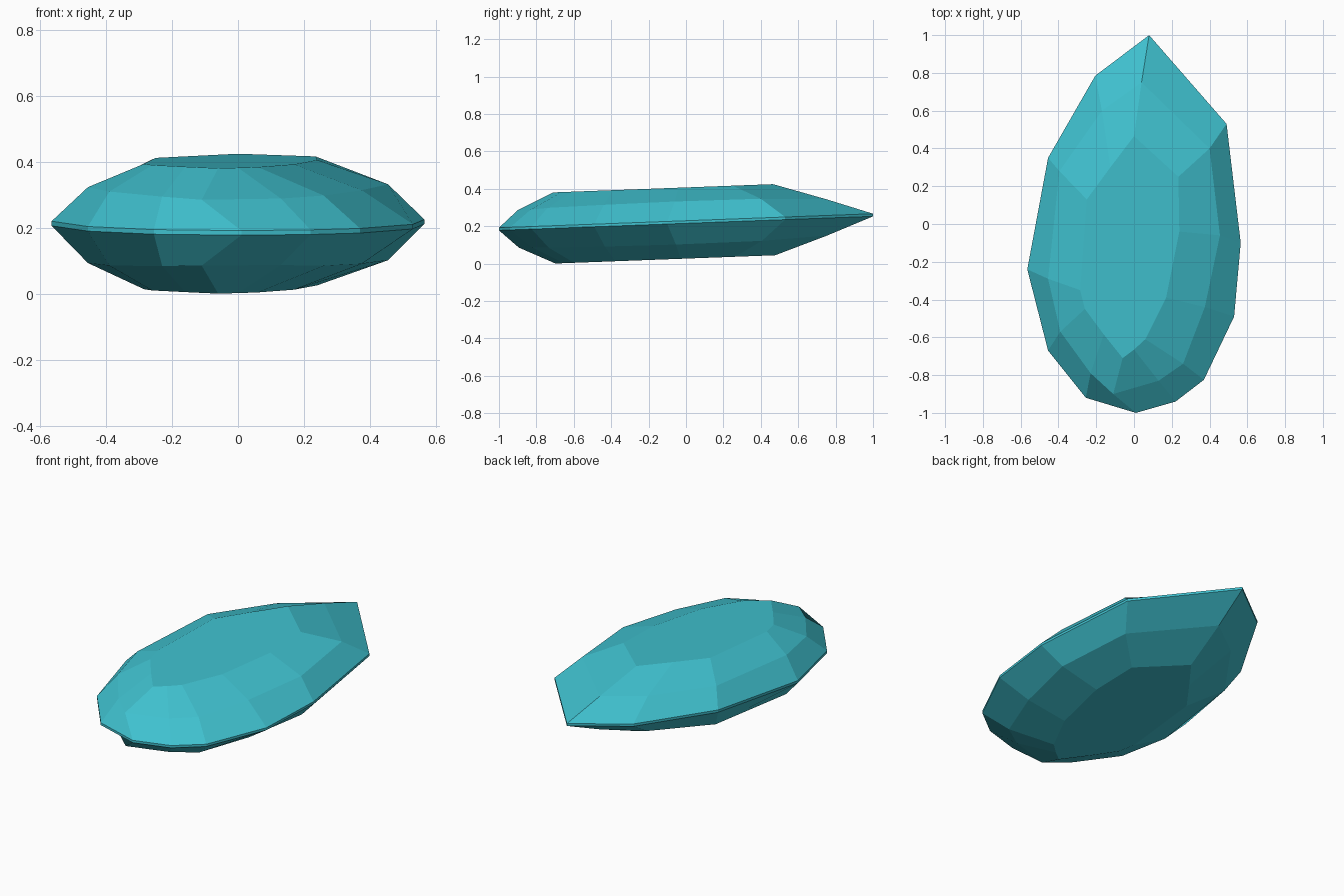
import bpy, bmesh

if "Cube" in bpy.data.objects:
    bpy.data.objects.remove(bpy.data.objects["Cube"])

# Faceted pear-cut gem: each row is one spoke (girdle xy, mid ring xy, table xy)
SPOKES = [
    ((0.08, 1.00), (0.04, 0.75), (0.00, 0.465)),
    ((-0.205, 0.785), (-0.17, 0.60), (-0.125, 0.30)),
    ((-0.455, 0.35), (-0.395, 0.28), (-0.25, 0.13)),
    ((-0.565, -0.24), (-0.455, -0.29), (-0.285, -0.35)),
    ((-0.455, -0.67), (-0.39, -0.57), (-0.26, -0.45)),
    ((-0.255, -0.92), (-0.23, -0.79), (-0.16, -0.585)),
    ((0.01, -1.00), (-0.11, -0.90), (-0.06, -0.71)),
    ((0.22, -0.94), (0.13, -0.83), (0.00, -0.665)),
    ((0.37, -0.825), (0.26, -0.74), (0.06, -0.61)),
    ((0.53, -0.49), (0.375, -0.44), (0.17, -0.39)),
    ((0.565, -0.10), (0.455, -0.06), (0.24, -0.04)),
    ((0.49, 0.53), (0.40, 0.40), (0.235, 0.25)),
]
TILT, CENTRE = 0.0375, 0.2225


def ring(bm, level, height, shift=0.0, bulge=0.0):
    """One ring of vertices on the tilted gem plane, a little higher at the sides."""
    verts = []
    for spoke in SPOKES:
        x, y = spoke[level]
        h = height + bulge * abs(x) / 0.455
        verts.append(bm.verts.new((x, y + shift, CENTRE + TILT * y + h)))
    return verts


bm = bmesh.new()
rings = [
    ring(bm, 2, -0.195, 0.012),            # flat base
    ring(bm, 1, -0.098, 0.006, -0.020),    # lower facets
    ring(bm, 0, -0.007),                   # girdle band
    ring(bm, 0, 0.007),
    ring(bm, 1, 0.092, 0.0, 0.020),        # crown facets
    ring(bm, 2, 0.185),                    # table
]
n = len(SPOKES)
for a, b in zip(rings, rings[1:]):
    for i in range(n):
        j = (i + 1) % n
        bm.faces.new((a[i], a[j], b[j], b[i]))
bm.faces.new(rings[0])
bm.faces.new(rings[-1])
bmesh.ops.recalc_face_normals(bm, faces=bm.faces)

mesh = bpy.data.meshes.new("gem")
bm.to_mesh(mesh)
bm.free()
gem = bpy.data.objects.new("gem", mesh)
bpy.context.collection.objects.link(gem)

# Single turquoise colour
mat = bpy.data.materials.new("turquoise")
mat.diffuse_color = (0.05, 0.53, 0.62, 1.0)
mat.use_nodes = True
mat.node_tree.nodes["Principled BSDF"].inputs["Base Color"].default_value = mat.diffuse_color
mesh.materials.append(mat)
